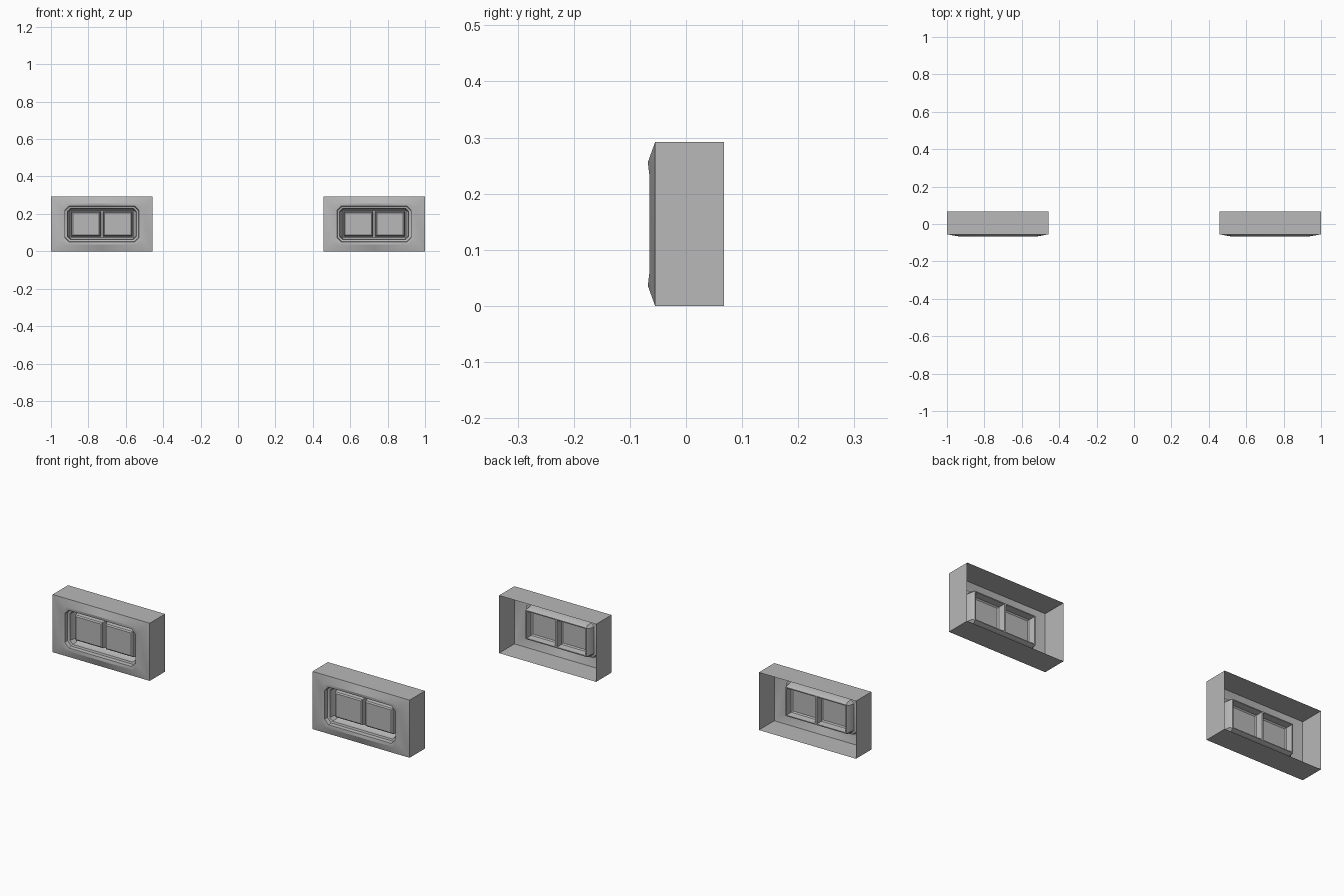
import bpy, bmesh
from mathutils import Vector

cube = bpy.data.objects.get("Cube")
if cube:
    bpy.data.objects.remove(cube)

# One plain grey plastic
grey = bpy.data.materials.new("grey_plastic")
colour = (0.48, 0.48, 0.48, 1)
grey.diffuse_color = colour
grey.use_nodes = True
grey.node_tree.nodes["Principled BSDF"].inputs["Base Color"].default_value = colour

MID_Z = 0.146
FLOOR_Y = 0.0

# Nested outlines from the open back to the recess floor:
# half width, half height, corner cut, y of side edges, y of top and bottom edges
RINGS = [
    (0.272, 0.146, 0, 0.068, 0.068),
    (0.272, 0.146, 0, -0.055, -0.055),
    (0.218, 0.110, 0.025, -0.065, -0.068),
    (0.198, 0.095, 0.022, -0.063, -0.065),
    (0.196, 0.093, 0.022, -0.045, -0.045),
    (0.184, 0.084, 0.016, -0.042, -0.042),
    (0.178, 0.080, 0.012, -0.012, -0.012),
    (0.170, 0.073, 0, FLOOR_Y, FLOOR_Y),
]


def outline(w, h, cut, y_side, y_top):
    """Chamfered rectangle, anticlockwise from the bottom middle."""
    right = [(w - cut, y_top, -h), (w, y_side, cut - h),
             (w, y_side, h - cut), (w - cut, y_top, h)]
    left = [(-x, y, z) for x, y, z in reversed(right)]
    return [(0, y_top, -h)] + right + [(0, y_top, h)] + left


def build_housing(name, x):
    bm = bmesh.new()
    rings = [[bm.verts.new(Vector(p)) for p in outline(*r)] for r in RINGS]

    # Walls, raised rim and stepped recess
    for a, b in zip(rings, rings[1:]):
        n = len(a)
        for i in range(n):
            j = (i + 1) % n
            bm.faces.new((a[i], a[j], b[j], b[i]))

    # Recess floor in two halves
    last = rings[-1]
    bm.faces.new(last[:6])
    bm.faces.new(last[5:] + last[:1])
    bmesh.ops.remove_doubles(bm, verts=bm.verts[:], dist=0.0001)
    bm.normal_update()

    # A raised, hollow-backed button on each half
    buttons = [f for f in bm.faces
               if all(abs(v.co.y - FLOOR_Y) < 0.0001 for v in f.verts)]
    for thickness, depth in ((0.005, 0), (0.004, 0.031), (0.006, 0.005)):
        bmesh.ops.inset_individual(bm, faces=buttons, thickness=thickness,
                                   depth=depth, use_even_offset=True)

    mesh = bpy.data.meshes.new(name)
    bm.to_mesh(mesh)
    bm.free()
    mesh.materials.append(grey)
    obj = bpy.data.objects.new(name, mesh)
    obj.location = (x, 0, MID_Z)
    bpy.context.collection.objects.link(obj)
    bpy.ops.object.select_all(action='DESELECT')
    obj.select_set(True)
    bpy.context.view_layer.objects.active = obj
    bpy.ops.object.shade_smooth_by_angle(angle=0.45)


build_housing("left_light_housing", 0.728)
build_housing("right_light_housing", -0.728)
